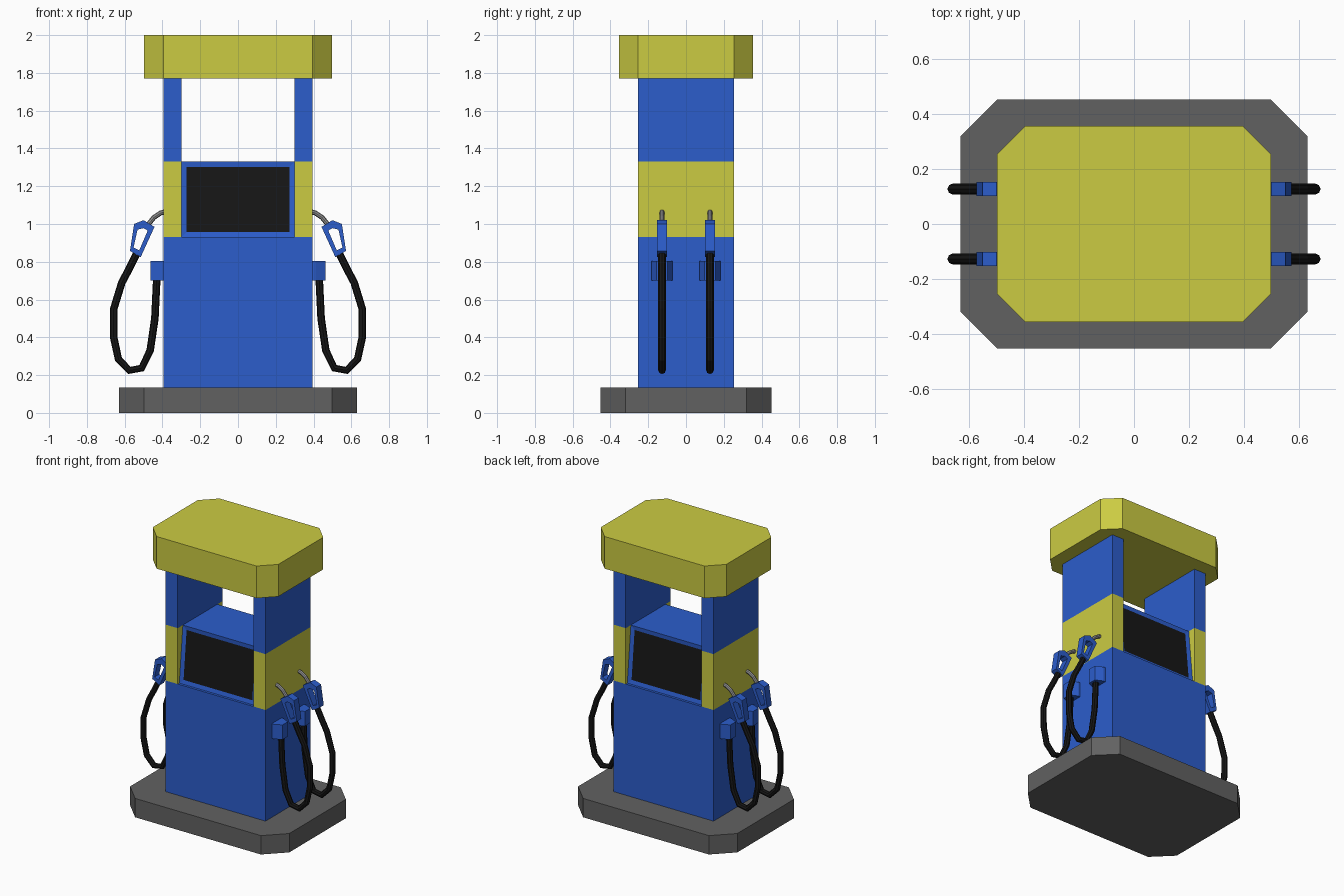
import bpy, bmesh

if "Cube" in bpy.data.objects:
    bpy.data.objects.remove(bpy.data.objects["Cube"])


def material(name, r, g, b):
    m = bpy.data.materials.new(name)
    m.diffuse_color = (r, g, b, 1)
    m.use_nodes = True
    m.node_tree.nodes["Principled BSDF"].inputs["Base Color"].default_value = m.diffuse_color
    return m


BLUE = material("blue", 0.025, 0.11, 0.60)
YELLOW = material("yellow", 0.60, 0.60, 0.055)
BLACK = material("black", 0.008, 0.008, 0.008)
DARK = material("dark_grey", 0.12, 0.12, 0.12)
STEEL = material("steel", 0.30, 0.30, 0.30)


def finish(name, bm, *mats):
    bmesh.ops.recalc_face_normals(bm, faces=bm.faces)
    mesh = bpy.data.meshes.new(name)
    bm.to_mesh(mesh)
    bm.free()
    for m in mats:
        mesh.materials.append(m)
    ob = bpy.data.objects.new(name, mesh)
    bpy.context.collection.objects.link(ob)
    return ob


def prism_bm(a, b):
    """Closed prism between two matching outlines."""
    bm = bmesh.new()
    va = [bm.verts.new(p) for p in a]
    vb = [bm.verts.new(p) for p in b]
    bm.faces.new(va)
    bm.faces.new(vb)
    n = len(a)
    for i in range(n):
        j = (i + 1) % n
        bm.faces.new((va[i], va[j], vb[j], vb[i]))
    return bm


def slab(name, outline, z0, z1, mat):
    finish(name, prism_bm([(x, y, z0) for x, y in outline],
                          [(x, y, z1) for x, y in outline]), mat)


def octagon(x, y, cx, cy):
    return [(cx, -y), (x, -cy), (x, cy), (cx, y),
            (-cx, y), (-x, cy), (-x, -cy), (-cx, -y)]


def rect(x0, x1, y):
    return [(x0, -y), (x1, -y), (x1, y), (x0, y)]


def tube(name, pts, radius, mat, res):
    cu = bpy.data.curves.new(name, 'CURVE')
    cu.dimensions = '3D'
    cu.bevel_depth = radius
    cu.bevel_resolution = res
    cu.use_fill_caps = True
    sp = cu.splines.new('POLY')
    sp.points.add(len(pts) - 1)
    for p, co in zip(sp.points, pts):
        p.co = (*co, 1)
    sp.use_smooth = False
    cu.materials.append(mat)
    bpy.context.collection.objects.link(bpy.data.objects.new(name, cu))


def handle(name, s, y, w):
    """Nozzle grip: a flat ring with a finger opening."""
    outer = [(0.442, 0.985), (0.50, 1.02), (0.55, 1.00), (0.572, 0.857), (0.515, 0.825)]
    inner = [(0.478, 0.965), (0.50, 0.978), (0.532, 0.97), (0.553, 0.875), (0.523, 0.86)]
    bm = bmesh.new()
    loops = [[bm.verts.new((s * x, y + d, z)) for x, z in pts]
             for pts, d in ((outer, -w), (inner, -w), (inner, w), (outer, w))]
    for k in range(4):
        p, q = loops[k], loops[(k + 1) % 4]
        for i in range(5):
            j = (i + 1) % 5
            bm.faces.new((p[i], p[j], q[j], q[i]))
    finish(name, bm, BLUE)


# Base, cabinet and canopy
slab("base", octagon(0.63, 0.452, 0.498, 0.32), 0, 0.135, DARK)
slab("cabinet", rect(-0.395, 0.395, 0.253), 0.135, 0.93, BLUE)
slab("canopy", octagon(0.497, 0.356, 0.395, 0.254), 1.77, 2.0, YELLOW)

# Display housing with sloped, inset screens front and back
profile = [(-0.235, 0.93), (0.235, 0.93), (0.195, 1.33), (-0.195, 1.33)]
bm = prism_bm([(-0.30, y, z) for y, z in profile], [(0.30, y, z) for y, z in profile])
bmesh.ops.recalc_face_normals(bm, faces=bm.faces)
screens = [f for f in bm.faces if abs(f.normal.y) > 0.9]
bmesh.ops.inset_individual(bm, faces=screens, thickness=0.04, depth=-0.005)
for f in screens:
    f.material_index = 1
finish("display_housing", bm, BLUE, BLACK)

# Side pillars, hose brackets, hoses and nozzles
HOSE = [(0.43, 0.71), (0.44, 0.50), (0.465, 0.33), (0.51, 0.237), (0.575, 0.225),
        (0.633, 0.285), (0.658, 0.40), (0.658, 0.55), (0.615, 0.69), (0.575, 0.765),
        (0.535, 0.845)]
SPOUT = [(0.485, 0.985), (0.445, 1.035), (0.41, 1.058), (0.375, 1.068)]
BRACKET = [(0.39, -0.055), (0.41, -0.055), (0.463, -0.03),
           (0.463, 0.03), (0.41, 0.055), (0.39, 0.055)]
for side, s in (("left", -1), ("right", 1)):
    slab(side + "_pillar_band", rect(s * 0.30, s * 0.395, 0.253), 0.93, 1.33, YELLOW)
    slab(side + "_pillar", rect(s * 0.30, s * 0.395, 0.253), 1.33, 1.77, BLUE)
    for end, y in (("front", -0.127), ("back", 0.127)):
        tag = side + "_" + end
        slab(tag + "_bracket", [(s * x, y + d) for x, d in BRACKET], 0.70, 0.805, BLUE)
        tube(tag + "_hose", [(s * x, y, z) for x, z in HOSE], 0.02, BLACK, 2)
        tube(tag + "_spout", [(s * x, y, z) for x, z in SPOUT], 0.013, STEEL, 2)
        handle(tag + "_handle", s, y, 0.026)
